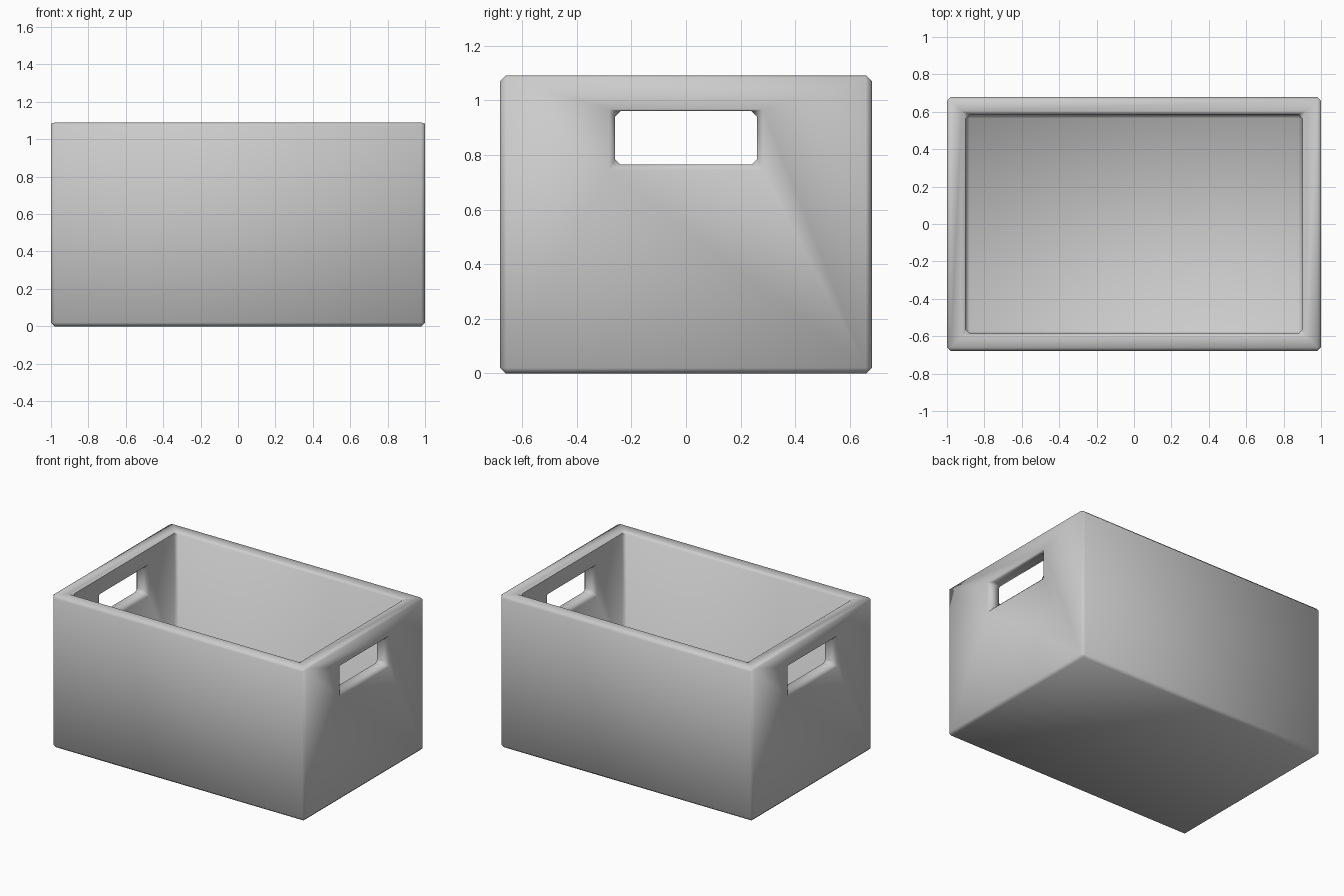
import bpy
import math

cube = bpy.data.objects.get("Cube")
if cube:
    bpy.data.objects.remove(cube, do_unlink=True)


def block(name, size, bottom):
    """Box centred on x and y, standing at the given height."""
    bpy.ops.mesh.primitive_cube_add(size=1, location=(0, 0, bottom + size[2] / 2))
    obj = bpy.context.object
    obj.name = name
    obj.scale = size
    bpy.ops.object.transform_apply(location=True, rotation=False, scale=True)
    return obj


# Outer body, and the cutters for the cavity and the two grip holes
crate = block("storage_crate", (2.0, 1.36, 1.09), 0)
cutters = [
    block("cavity_cutter", (1.8, 1.17, 1.2), 0.1),
    block("handle_cutter", (2.4, 0.52, 0.195), 0.765),
]

bpy.ops.object.select_all(action="DESELECT")
crate.select_set(True)
bpy.context.view_layer.objects.active = crate
for cutter in cutters:
    mod = crate.modifiers.new(cutter.name, "BOOLEAN")
    mod.operation = "DIFFERENCE"
    mod.solver = "EXACT"
    mod.object = cutter
    bpy.ops.object.modifier_apply(modifier=mod.name)
    bpy.data.objects.remove(cutter, do_unlink=True)

# Softened edges all round
bevel = crate.modifiers.new("soft_edges", "BEVEL")
bevel.width = 0.02
bevel.segments = 1
bevel.limit_method = "ANGLE"
bevel.angle_limit = math.radians(30)
bpy.ops.object.modifier_apply(modifier=bevel.name)
bpy.ops.object.shade_smooth_by_angle(angle=math.radians(60))

# Plain grey plastic
grey = bpy.data.materials.new("plain_grey")
grey.use_nodes = True
colour = (0.6, 0.6, 0.6, 1)
grey.diffuse_color = colour
grey.node_tree.nodes["Principled BSDF"].inputs["Base Color"].default_value = colour
crate.data.materials.clear()
crate.data.materials.append(grey)
